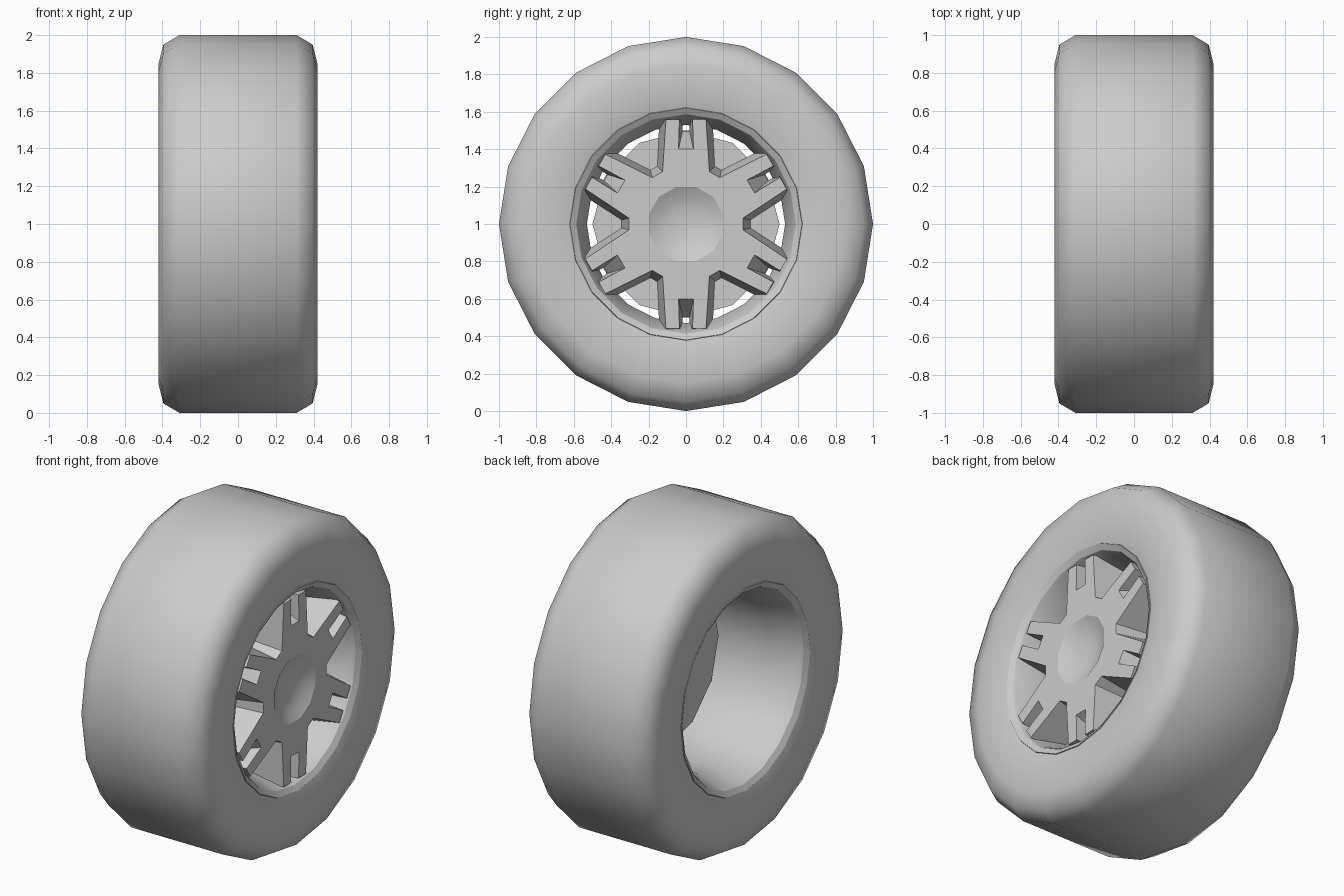
import bpy, bmesh, math
from mathutils import Vector

if "Cube" in bpy.data.objects:
    bpy.data.objects.remove(bpy.data.objects["Cube"])

CZ = 1.0


def ring_point(x, r, a):
    return Vector((x, r * math.cos(a), CZ + r * math.sin(a)))


def finish(bm, name, angle):
    bmesh.ops.remove_doubles(bm, verts=bm.verts, dist=1e-5)
    bmesh.ops.recalc_face_normals(bm, faces=bm.faces)
    me = bpy.data.meshes.new(name)
    bm.to_mesh(me)
    bm.free()
    ob = bpy.data.objects.new(name, me)
    bpy.context.collection.objects.link(ob)
    bpy.ops.object.select_all(action='DESELECT')
    ob.select_set(True)
    bpy.context.view_layer.objects.active = ob
    bpy.ops.object.shade_smooth_by_angle(angle=math.radians(angle))
    return ob


def lathe(name, profile, sides, angle):
    """Revolve a closed (x, r) profile around the axle."""
    bm = bmesh.new()
    rings = [[bm.verts.new(ring_point(x, r, 2 * math.pi * i / sides))
              for i in range(sides)] for x, r in profile]
    for j in range(len(rings)):
        a, b = rings[j], rings[(j + 1) % len(rings)]
        for i in range(sides):
            k = (i + 1) % sides
            bm.faces.new((a[i], a[k], b[k], b[i]))
    return finish(bm, name, angle)


def mirrored(half):
    return half + [(-x, r) for x, r in reversed(half)]


# Tyre with rounded shoulders
lathe("tyre", mirrored([(0.40, 0.62), (0.42, 0.70), (0.42, 0.85),
                        (0.395, 0.95), (0.31, 1.0)]), 20, 50)

# Rim: bevelled lips and a barrel narrowing towards the middle
lathe("rim", mirrored([(0.20, 0.53), (0.36, 0.575), (0.385, 0.587),
                       (0.405, 0.62), (0.385, 0.63)]), 20, 30)

# Disc behind the spokes
bm = bmesh.new()
loops = [[bm.verts.new(ring_point(x, 0.5, math.radians(30 * i))) for i in range(12)]
         for x in (0.13, 0.20)]
for i in range(12):
    k = (i + 1) % 12
    bm.faces.new((loops[0][i], loops[0][k], loops[1][k], loops[1][i]))
for loop in loops:
    bm.faces.new(loop)
finish(bm, "back_disc", 20)


# Six forked spokes with a dished hub: (sideways, radial) outline of half a spoke
def star(bm, x, half):
    verts = []
    for s in range(6):
        a = math.radians(30 + 60 * s)
        pts = [(-t, r) for t, r in half] + [(t, r) for t, r in reversed(half)]
        for t, r in pts:
            verts.append(bm.verts.new((x,
                         r * math.cos(a) - t * math.sin(a),
                         CZ + r * math.sin(a) + t * math.cos(a))))
    return verts


def close_edges(bm, loop):
    return [bm.edges.new((loop[i], loop[(i + 1) % len(loop)])) for i in range(len(loop))]


bm = bmesh.new()
front = star(bm, 0.385, [(0.125, 0.28), (0.107, 0.56), (0.035, 0.56), (0.04, 0.40)])
back = star(bm, 0.19, [(0.155, 0.31), (0.142, 0.555), (0.022, 0.57), (0.018, 0.50)])
hub = [bm.verts.new(ring_point(0.385, 0.205, math.radians(15 + 30 * i))) for i in range(12)]

# Front face with a round opening
edges = close_edges(bm, front) + close_edges(bm, hub)
bmesh.ops.triangle_fill(bm, edges=edges, use_beauty=True, normal=(1, 0, 0))

# Spoke sides and back
n = len(front)
for i in range(n):
    k = (i + 1) % n
    bm.faces.new((front[i], front[k], back[k], back[i]))
bmesh.ops.triangle_fill(bm, edges=[bm.edges.get((back[i], back[(i + 1) % n]))
                                   for i in range(n)], use_beauty=True, normal=(-1, 0, 0))

# Hub dish
prev = hub
for x, r in ((0.355, 0.15), (0.338, 0.08)):
    ring = [bm.verts.new(ring_point(x, r, math.radians(15 + 30 * i))) for i in range(12)]
    for i in range(12):
        k = (i + 1) % 12
        bm.faces.new((prev[i], prev[k], ring[k], ring[i]))
    prev = ring
centre = bm.verts.new((0.333, 0, CZ))
for i in range(12):
    bm.faces.new((prev[i], prev[(i + 1) % 12], centre))
finish(bm, "spoked_hub", 25)
